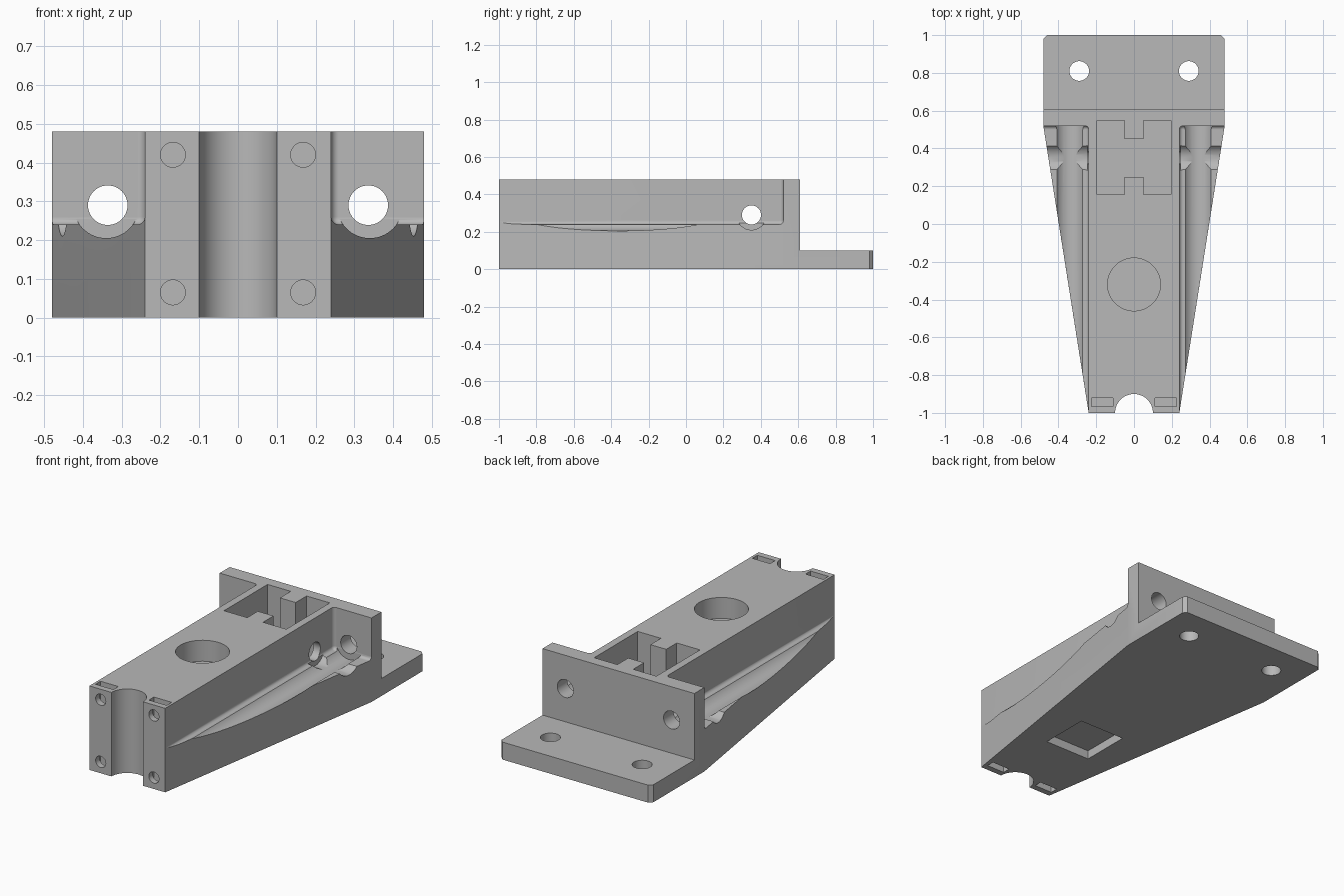
import bpy, bmesh, math
from mathutils import Matrix, Vector

cube = bpy.data.objects.get("Cube")
if cube:
    bpy.data.objects.remove(cube, do_unlink=True)

# Single plastic colour
grey = bpy.data.materials.new("plain grey")
grey.use_nodes = True
colour = (0.48, 0.48, 0.48, 1)
grey.diffuse_color = colour
grey.node_tree.nodes["Principled BSDF"].inputs["Base Color"].default_value = colour


def make_object(name, bm):
    bmesh.ops.recalc_face_normals(bm, faces=bm.faces)
    mesh = bpy.data.meshes.new(name)
    bm.to_mesh(mesh)
    bm.free()
    mesh.materials.append(grey)
    ob = bpy.data.objects.new(name, mesh)
    bpy.context.collection.objects.link(ob)
    return ob


def prism(name, outline, z0, z1):
    bm = bmesh.new()
    face = bm.faces.new([bm.verts.new((x, y, z0)) for x, y in outline])
    top = bmesh.ops.extrude_face_region(bm, geom=[face])["geom"]
    verts = [v for v in top if isinstance(v, bmesh.types.BMVert)]
    bmesh.ops.translate(bm, verts=verts, vec=(0, 0, z1 - z0))
    return make_object(name, bm)


def box(name, low, high, round_edges=0):
    low, high = Vector(low), Vector(high)
    bm = bmesh.new()
    bmesh.ops.create_cube(bm, size=1)
    bmesh.ops.scale(bm, vec=high - low, verts=bm.verts)
    bmesh.ops.translate(bm, vec=(low + high) / 2, verts=bm.verts)
    if round_edges:
        bmesh.ops.bevel(bm, geom=bm.edges[:], offset=round_edges, segments=5,
                        profile=0.5, affect='EDGES')
    return make_object(name, bm)


def cylinder(name, start, end, radius):
    start, end = Vector(start), Vector(end)
    axis = end - start
    bm = bmesh.new()
    bmesh.ops.create_cone(bm, cap_ends=True, segments=64, radius1=radius,
                          radius2=radius, depth=axis.length)
    turn = axis.to_track_quat('Z', 'Y').to_matrix().to_4x4()
    bmesh.ops.transform(bm, verts=bm.verts,
                        matrix=Matrix.Translation((start + end) / 2) @ turn)
    return make_object(name, bm)


# Tapered block with clipped rear corners
half = [(0.24, -1), (0.48, 0.52), (0.48, 0.98), (0.46, 1)]
bracket = prism("bracket", half + [(-x, y) for x, y in reversed(half)], 0, 0.48)

# Cutters
cuts = [
    box("flange_space", (-1, 0.61, 0.1), (1, 2, 1)),
    cylinder("rod_channel", (0, -1, -0.1), (0, -1, 1), 0.1),
    cylinder("round_pocket", (0, -0.32, 0.36), (0, -0.32, 1), 0.14),
    box("underside_pocket", (-0.145, -0.56, -0.1), (0.145, -0.27, 0.05)),
]

for s in (-1, 1):
    # Open space above each side shelf, rounded into the spine and wall
    xs = sorted((s * 0.24, s * 0.9))
    cuts.append(box("shelf_space", (xs[0], -1.5, 0.24), (xs[1], 0.52, 0.9), 0.02))
    # Channels along and across the shelf
    cuts.append(cylinder("long_channel", (s * 0.34, -1.5, 0.29), (s * 0.34, 0.519, 0.29), 0.085))
    cuts.append(cylinder("cross_channel", (s * 0.245, 0.35, 0.29), (s * 0.7, 0.35, 0.29), 0.08))
    # Wall and flange bolt holes
    cuts.append(cylinder("wall_hole", (s * 0.336, 0.4, 0.29), (s * 0.336, 0.8, 0.29), 0.051))
    cuts.append(cylinder("flange_hole", (s * 0.29, 0.81, -0.1), (s * 0.29, 0.81, 0.3), 0.052))
    # Clipped top corner of the wall
    corner = prism("wall_chamfer", [(s * 0.46, 0.5), (s * 0.5, 0.46), (s * 0.5, 0.5)], -0.62, -0.5)
    corner.data.transform(Matrix.Rotation(math.pi / 2, 4, 'X'))
    cuts.append(corner)
    # Front screw holes with nut slots
    for z, low, high in ((0.42, 0.35, 0.6), (0.065, -0.1, 0.13)):
        cuts.append(cylinder("screw_hole", (s * 0.168, -1.1, z), (s * 0.168, -0.84, z), 0.032))
        xs = sorted((s * 0.112, s * 0.225))
        cuts.append(box("nut_slot", (xs[0], -0.965, low), (xs[1], -0.92, high)))

# Hole through both spine walls
cuts.append(cylinder("cross_hole", (-0.7, 0.35, 0.29), (0.7, 0.35, 0.29), 0.051))

# Keyed socket with two guide ribs
right = [(0.05, 0.25), (0.05, 0.155), (0.197, 0.155), (0.197, 0.548), (0.05, 0.548), (0.05, 0.45)]
cuts.append(prism("socket", right + [(-x, y) for x, y in reversed(right)], 0.1, 1))

bpy.ops.object.select_all(action='DESELECT')
bpy.context.view_layer.objects.active = bracket
bracket.select_set(True)
for cutter in cuts:
    cutter.hide_render = True
    mod = bracket.modifiers.new(cutter.name, 'BOOLEAN')
    mod.operation = 'DIFFERENCE'
    mod.solver = 'EXACT'
    mod.object = cutter
    bpy.ops.object.modifier_apply(modifier=mod.name)
    bpy.data.objects.remove(cutter, do_unlink=True)

bpy.ops.object.shade_smooth_by_angle(angle=math.radians(28))
weighted = bracket.modifiers.new("even shading", 'WEIGHTED_NORMAL')
weighted.keep_sharp = True
